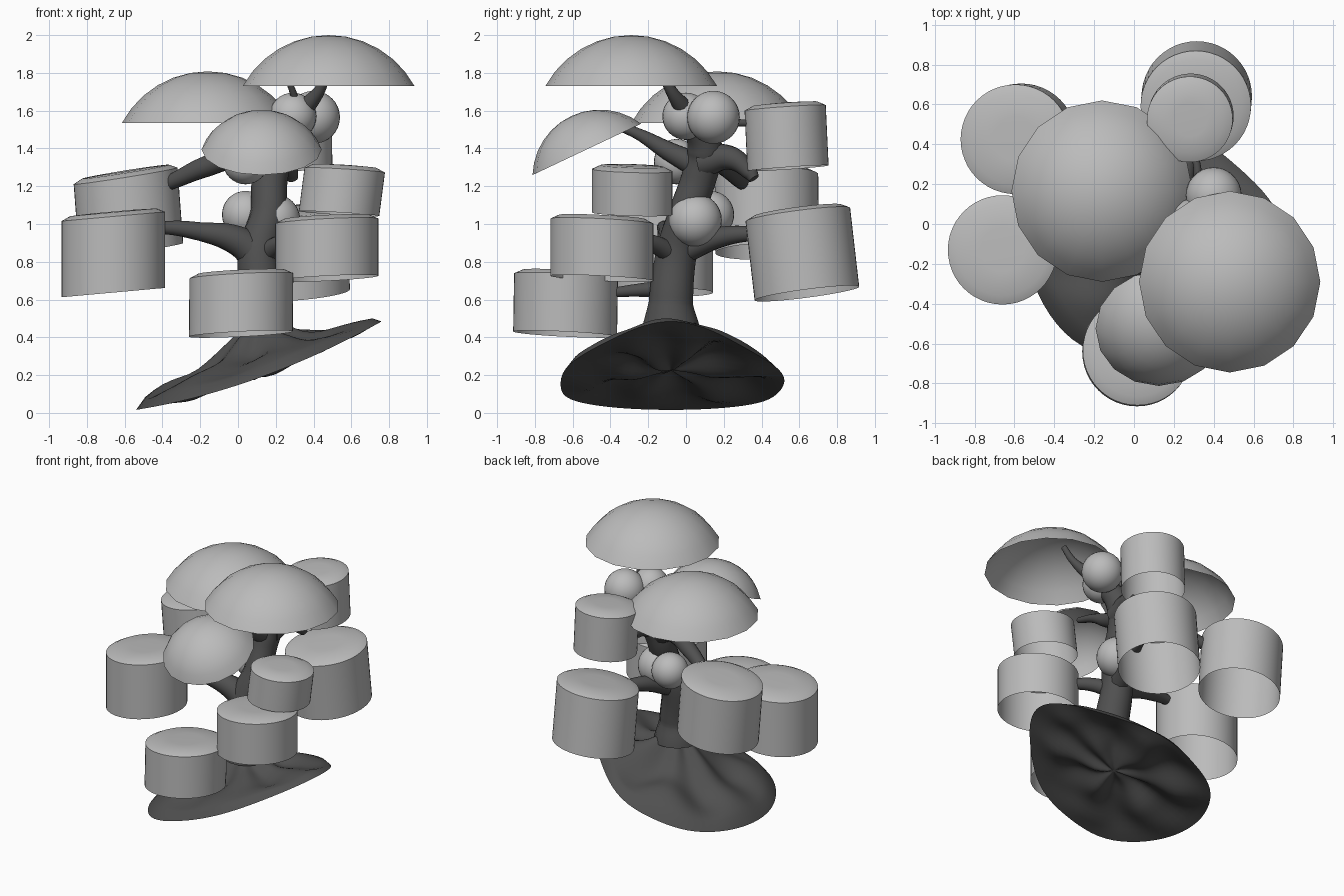
import bpy, bmesh, math
from mathutils import Vector, noise

if "Cube" in bpy.data.objects:
    bpy.data.objects.remove(bpy.data.objects["Cube"])

dark = bpy.data.materials.new("bark")
dark.diffuse_color = (0.08, 0.08, 0.08, 1)
dark.use_nodes = True
dark.node_tree.nodes["Principled BSDF"].inputs["Base Color"].default_value = dark.diffuse_color
leaf = bpy.data.materials.new("foliage")
leaf.diffuse_color = (0.5, 0.5, 0.5, 1)
leaf.use_nodes = True
leaf.node_tree.nodes["Principled BSDF"].inputs["Base Color"].default_value = leaf.diffuse_color


def finish(name, bm, mat=leaf, angle=50, flip_check=True):
    if flip_check:
        bmesh.ops.recalc_face_normals(bm, faces=bm.faces)
    me = bpy.data.meshes.new(name)
    bm.to_mesh(me)
    bm.free()
    me.materials.append(mat)
    ob = bpy.data.objects.new(name, me)
    bpy.context.collection.objects.link(ob)
    smooth(ob, angle)
    return ob


def smooth(ob, angle, convert=False):
    bpy.ops.object.select_all(action='DESELECT')
    ob.select_set(True)
    bpy.context.view_layer.objects.active = ob
    if convert:
        bpy.ops.object.convert(target='MESH')
    bpy.ops.object.shade_smooth_by_angle(angle=math.radians(angle))


def skin(bm, rings):
    n = len(rings[0])
    for a, b in zip(rings, rings[1:]):
        for i in range(n):
            j = (i + 1) % n
            bm.faces.new((a[i], a[j], b[j], b[i]))


def can(name, top, bottom, r, slope):
    """Open-bottomed drum with sloping ends and a slightly crowned lid."""
    bm = bmesh.new()
    sx, sy = slope
    rings = []
    for c, rad, up in ((bottom, r, 0), (top, r, 0), (top, r - 0.045, 0.022), (top, r * 0.4, 0.026)):
        ring = []
        for i in range(48):
            t = math.tau * i / 48
            x, y = rad * math.cos(t), rad * math.sin(t)
            ring.append(bm.verts.new((c[0] + x, c[1] + y, c[2] + sx * x + sy * y + up)))
        rings.append(ring)
    skin(bm, rings)
    bm.faces.new(rings[-1])
    finish(name, bm, flip_check=False)


def dome(name, centre, r, h, tilt=0.0):
    """Open 16-sided spherical cap, tilted about x."""
    bm = bmesh.new()
    R = (r * r + h * h) / (2 * h)
    full = math.asin(r / R)
    rings = []
    for k in range(6, 0, -1):
        a = full * k / 6
        rings.append([bm.verts.new((R * math.sin(a) * math.cos(math.tau * i / 16),
                                    R * math.sin(a) * math.sin(math.tau * i / 16),
                                    h - R + R * math.cos(a))) for i in range(16)])
    skin(bm, rings)
    tip = bm.verts.new((0, 0, h))
    last = rings[-1]
    for i in range(16):
        bm.faces.new((last[i], last[(i + 1) % 16], tip))
    ob = finish(name, bm, flip_check=False)
    ob.location = centre
    ob.rotation_euler = (tilt, 0, 0)


def puff(name, centre, r):
    bm = bmesh.new()
    bmesh.ops.create_uvsphere(bm, u_segments=28, v_segments=16, radius=r)
    finish(name, bm).location = centre


def branch(name, pts):
    """Tapered tube through (x, y, z, radius) points."""
    cu = bpy.data.curves.new(name, 'CURVE')
    cu.dimensions = '3D'
    cu.bevel_depth = 1
    cu.bevel_resolution = 5
    cu.use_fill_caps = True
    sp = cu.splines.new('BEZIER')
    sp.bezier_points.add(len(pts) - 1)
    for p, (x, y, z, r) in zip(sp.bezier_points, pts):
        p.co = (x, y, z)
        p.radius = r
        p.handle_left_type = p.handle_right_type = 'AUTO'
    cu.materials.append(dark)
    ob = bpy.data.objects.new(name, cu)
    bpy.context.collection.objects.link(ob)
    smooth(ob, 60, convert=True)


# Sloping root slab, narrower at its high end, ridged and flared into the trunk
def root_point(s, t, side):
    u = s * math.cos(t)
    wob = 1 + 0.03 * s * math.sin(5 * t + 1) * math.sin(t) ** 2
    x = 0.11 + 0.65 * u
    y = -0.08 + 0.59 * s * math.sin(t) * (1 - 0.22 * u - 0.12 * u * u) * wob
    z = 0.25 + 0.36 * (x - 0.11) - 0.065 * (1 - u * u)
    fade = 1 - s ** 4
    lump = noise.noise(Vector((x * 4, y * 4, 2.0))) * 0.06 * fade
    fold = 0.025 * math.cos(6 * t + 0.6) * 4 * s * (1 - s)
    if side > 0:
        d = math.hypot(x - 0.13, y + 0.08)
        z += 0.03 * (1 - s) + 0.10 * math.sqrt(max(0, fade)) * (1 - 0.3 * max(u, 0))
        z += 0.19 * math.exp(-(d / 0.19) ** 2) + fold + lump
    else:
        z += 0.05 * (1 - s * s) + lump + fold
    return x, y, max(z, 0.0)


bm = bmesh.new()
steps = [0.02] + [k / 14 for k in range(1, 15)]
angles = [math.tau * i / 72 for i in range(72)]
rings = [[bm.verts.new(root_point(s, t, -1)) for t in angles] for s in steps]
rings += [[bm.verts.new(root_point(s, t, 1)) for t in angles] for s in reversed(steps[:-1])]
skin(bm, rings)
bm.faces.new(rings[0])
bm.faces.new(rings[-1])
finish("root_base", bm, dark, 60)

# Trunk and branches
branch("trunk", [(0.13, -0.08, 0.44, .16), (0.13, -0.08, 0.58, .12), (0.11, -0.05, 0.85, .11),
                 (0.16, 0.0, 1.05, .095), (0.17, 0.07, 1.25, .095), (0.21, 0.1, 1.4, .095),
                 (0.31, 0.02, 1.56, .06), (0.45, -0.1, 1.74, .025), (0.48, -0.16, 1.86, .02)])
branch("top_twig", [(0.3, 0.03, 1.54, .04), (0.3, -0.04, 1.66, .02), (0.26, -0.1, 1.78, .015)])
branch("left_branch", [(0.12, -0.05, .82, .1), (0, -0.07, .91, .08), (-0.2, -0.1, .96, .05),
                       (-0.4, -.12, .98, .035), (-0.55, -.13, .96, .02)])
branch("back_left_branch", [(0.17, .08, 1.28, .08), (0, .15, 1.35, .065), (-0.18, .22, 1.3, .055),
                            (-0.36, .3, 1.22, .04), (-0.5, .38, 1.17, .02)])
branch("front_low_branch", [(0.13, -.08, .66, .05), (.08, -.25, .65, .035), (.04, -.4, .635, .025), (.02, -.5, .62, .02)])
branch("back_branch", [(0.12, -.03, .85, .07), (.2, .18, .93, .055), (.27, .35, .95, .04), (.31, .5, .95, .02)])
branch("front_right_branch", [(0.12, -.05, .83, .06), (.24, -.19, .9, .045), (.36, -.33, .91, .03), (.43, -.4, .91, .02)])
branch("back_high_branch", [(0.2, .08, 1.33, .09), (.24, .23, 1.35, .065), (.28, .34, 1.27, .04), (.29, .36, 1.24, .03)])
branch("back_twig", [(0.28, .06, 1.48, .04), (.32, .22, 1.53, .022), (.29, .42, 1.53, .015)])
branch("front_high_branch", [(0.18, .08, 1.3, .07), (.15, -.1, 1.39, .05), (.14, -.26, 1.48, .03), (.13, -.42, 1.54, .02)])
branch("dome_branch", [(0.19, .1, 1.4, .06), (.06, .14, 1.55, .035), (-.05, .16, 1.7, .02)])

# Dome canopies
dome("top_dome", (0.48, -0.29, 1.73), 0.455, 0.27)
dome("left_dome", (-0.16, 0.165, 1.535), 0.455, 0.273)
dome("front_dome", (0.125, -0.525, 1.395), 0.318, 0.195, math.radians(25.3))

# Drum-shaped foliage
cans = [
    ("front_low_can", (0.018, -0.635, 0.725), (0.015, -0.64, 0.417), 0.275, (0.05, -0.05)),
    ("left_can", (-0.66, -0.13, 1.04), (-0.66, -0.13, 0.637), 0.274, (0.09, 0.0)),
    ("back_left_can", (-0.595, 0.425, 1.255), (-0.565, 0.43, 0.855), 0.275, (0.16, 0.03)),
    ("back_can", (0.31, 0.592, 1.05), (0.315, 0.64, 0.632), 0.277, (0.08, 0.13)),
    ("back_high_can", (0.28, 0.525, 1.615), (0.285, 0.54, 1.295), 0.215, (0.03, 0.07)),
    ("front_right_can", (0.47, -0.445, 1.015), (0.47, -0.445, 0.712), 0.273, (0.05, -0.05)),
    ("right_can", (0.565, -0.285, 1.285), (0.535, -0.285, 1.055), 0.213, (-0.06, -0.03)),
]
for c in cans:
    can(*c)

# Small round leaf clusters
for i, (c, r) in enumerate([((0.04, 0.13, 1.05), .125), ((0.19, 0.05, 1.02), .14), ((0.4, 0.145, 1.565), .14),
                            ((0.04, -0.05, 1.33), .12), ((0.29, 0.0, 1.57), .125)]):
    puff("leaf_ball_%d" % (i + 1), c, r)
